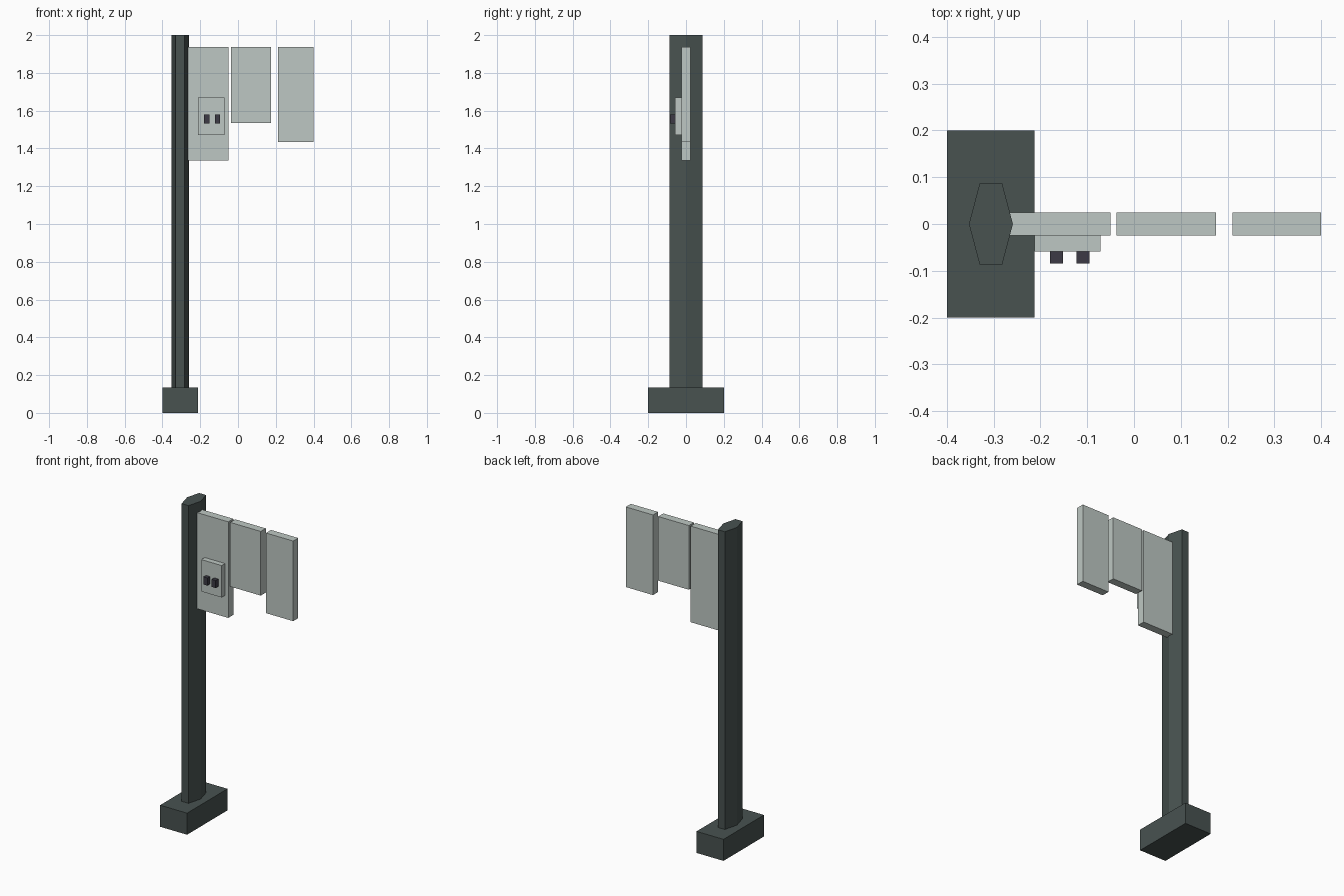
import bpy
import bmesh

cube = bpy.data.objects.get("Cube")
if cube:
    bpy.data.objects.remove(cube, do_unlink=True)


def make_material(name, rgb):
    mat = bpy.data.materials.new(name)
    mat.use_nodes = True
    color = (*rgb, 1.0)
    mat.diffuse_color = color
    mat.node_tree.nodes["Principled BSDF"].inputs["Base Color"].default_value = color
    return mat


def prism(name, outline, z0, z1, mat):
    """Extrude a plan outline upward from z0 to z1."""
    bm = bmesh.new()
    face = bm.faces.new([bm.verts.new((x, y, z0)) for x, y in outline])
    top = bmesh.ops.extrude_face_region(bm, geom=[face])["geom"]
    for v in top:
        if isinstance(v, bmesh.types.BMVert):
            v.co.z = z1
    bmesh.ops.recalc_face_normals(bm, faces=bm.faces)
    mesh = bpy.data.meshes.new(name)
    bm.to_mesh(mesh)
    bm.free()
    mesh.materials.append(mat)
    obj = bpy.data.objects.new(name, mesh)
    bpy.context.collection.objects.link(obj)
    return obj


def box(name, x, y, z, mat):
    outline = [(x[0], y[0]), (x[1], y[0]), (x[1], y[1]), (x[0], y[1])]
    return prism(name, outline, z[0], z[1], mat)


dark_metal = make_material("dark green grey", (0.065, 0.085, 0.081))
pale_panel = make_material("pale grey", (0.515, 0.575, 0.546))
button_dark = make_material("dark violet grey", (0.045, 0.042, 0.058))

# Base block and six-sided post
box("base", (-0.4, -0.213), (-0.2, 0.2), (0, 0.135), dark_metal)
cx, tip, flat, depth = -0.306, 0.047, 0.024, 0.087
hexagon = [(cx - tip, 0), (cx - flat, -depth), (cx + flat, -depth),
           (cx + tip, 0), (cx + flat, depth), (cx - flat, depth)]
prism("post", hexagon, 0.135, 2.0, dark_metal)

# Row of hanging panels sharing one top height
panels = {"inner_panel": (-0.27, -0.05, 1.335),
          "middle_panel": (-0.037, 0.175, 1.535),
          "outer_panel": (0.211, 0.4, 1.435)}
for name, (x0, x1, bottom) in panels.items():
    box(name, (x0, x1), (-0.025, 0.025), (bottom, 1.937), pale_panel)

# Control plate with two square buttons
box("control_plate", (-0.213, -0.072), (-0.059, -0.025), (1.47, 1.67), pale_panel)
for side, x in (("right", -0.166), ("left", -0.109)):
    box(side + "_button", (x - 0.014, x + 0.014), (-0.085, -0.059),
        (1.533, 1.58), button_dark)
